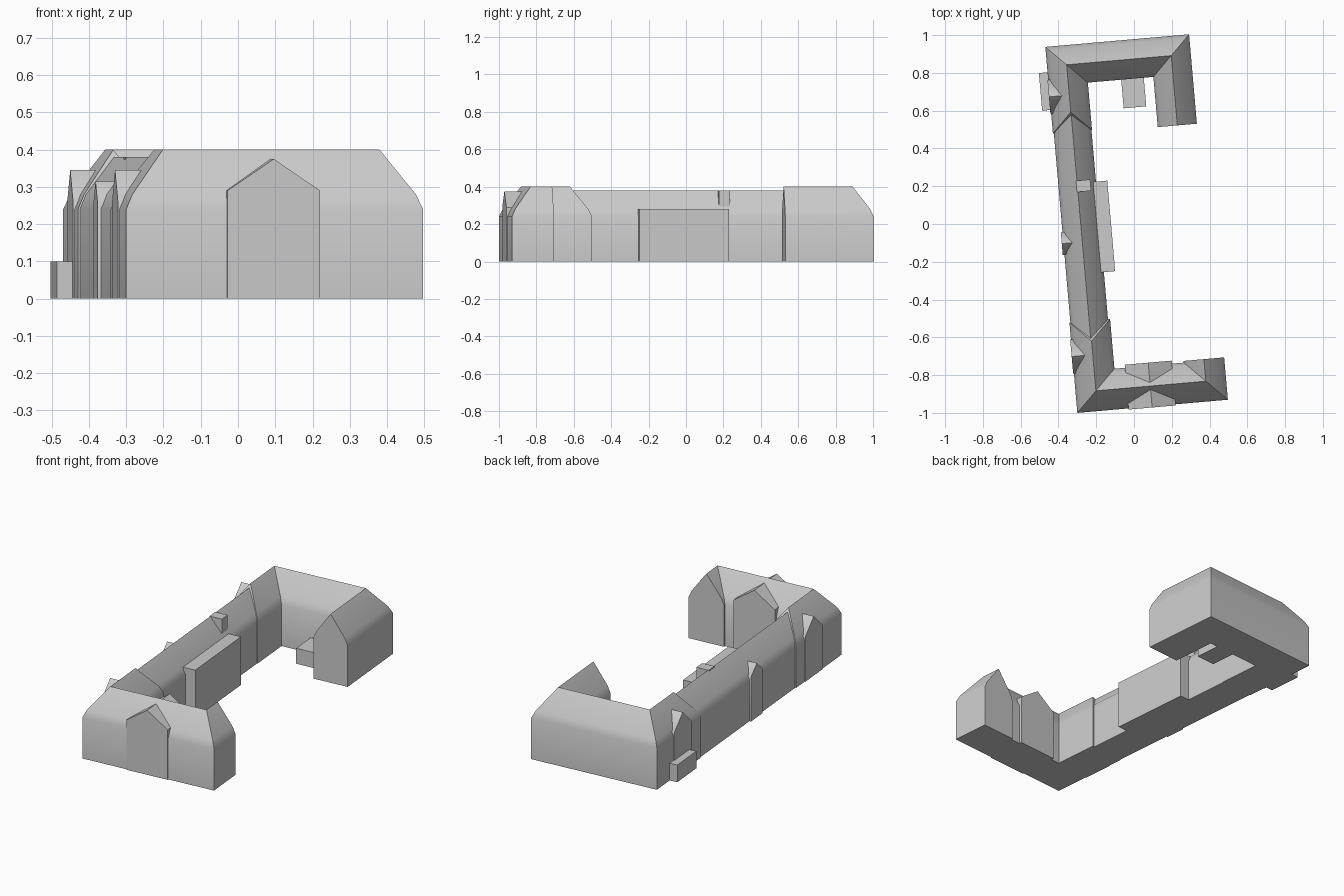
import bpy, bmesh, math
from mathutils import Vector, Matrix

cube = bpy.data.objects.get("Cube")
if cube:
    bpy.data.objects.remove(cube, do_unlink=True)

# One plain stone grey for the whole building
stone = bpy.data.materials.new("stone_grey")
stone.use_nodes = True
stone.diffuse_color = (0.6, 0.6, 0.6, 1)
stone.node_tree.nodes["Principled BSDF"].inputs["Base Color"].default_value = (0.6, 0.6, 0.6, 1)

# The plan is a rectangular layout, turned slightly about its front corner
PLACE = Matrix.Translation((-0.30, -1.0, 0)) @ Matrix.Rotation(math.radians(5), 4, "Z")
EAVE, KNEE = 0.24, 0.28


def finish(name, bm):
    bmesh.ops.recalc_face_normals(bm, faces=bm.faces)
    bm.transform(PLACE)
    mesh = bpy.data.meshes.new(name)
    bm.to_mesh(mesh)
    bm.free()
    mesh.materials.append(stone)
    obj = bpy.data.objects.new(name, mesh)
    bpy.context.collection.objects.link(obj)
    bpy.ops.object.select_all(action="DESELECT")
    obj.select_set(True)
    bpy.context.view_layer.objects.active = obj
    bpy.ops.object.shade_smooth_by_angle(angle=math.radians(55))
    return obj


def roofed_wing(name, path, half, profile, hip_start=False):
    """Sweep a roofed wall section along a plan path with mitred corners.
    profile: (inset from wall, height) from the ground up to the ridge."""
    pts = [Vector(p) for p in path]
    dirs = [(b - a).normalized() for a, b in zip(pts, pts[1:])]
    bm = bmesh.new()
    rings = []
    for i, p in enumerate(pts):
        d0, d1 = dirs[max(i - 1, 0)], dirs[min(i, len(dirs) - 1)]
        n0, n1 = Vector((-d0.y, d0.x)), Vector((-d1.y, d1.x))
        mitre = (n0 + n1) / (1 + n0.dot(n1))
        ring = []
        sides = [(1, q) for q in profile] + [(-1, q) for q in reversed(profile[:-1])]
        for side, (inset, z) in sides:
            pull = d1 * inset if hip_start and i == 0 else Vector((0, 0))
            q = p + pull + mitre * side * (half - inset)
            ring.append(bm.verts.new((q.x, q.y, z)))
        rings.append(ring)
    for a, b in zip(rings, rings[1:]):
        for j in range(len(a)):
            k = (j + 1) % len(a)
            bm.faces.new((a[j], a[k], b[k], b[j]))
    # End walls, built as strips so a hipped end can lean back
    for ring in (rings[0], rings[-1]):
        last = len(ring) - 1
        for j in range(len(profile) - 1):
            quad = [ring[j], ring[j + 1], ring[last - j - 1], ring[last - j]]
            bm.faces.new(list(dict.fromkeys(quad)))
    return finish(name, bm)


def block(name, u0, u1, v0, v1, top):
    bm = bmesh.new()
    bmesh.ops.create_cube(bm, size=1)
    for v in bm.verts:
        v.co = (u1 if v.co.x > 0 else u0, v1 if v.co.y > 0 else v0, top if v.co.z > 0 else 0)
    return finish(name, bm)


def section(half, ridge):
    return [(0, 0), (0, EAVE), (0.018, KNEE), (half, ridge)]


def gable(name, start, end, half, eave, ridge):
    return roofed_wing(name, [start, end], half, [(0, 0), (0, eave), (half, ridge)])


# Front pavilion: hipped stub, front range, short gabled leg
c = 0.108
roofed_wing("front_pavilion", [(c, 0.48), (c, c), (0.8 - c, c), (0.8 - c, 0.225)],
            c, section(c, 0.40), hip_start=True)

# Back pavilion: hipped stub, back range, long gabled arm
b, depth = 0.104, 1.945
roofed_wing("back_pavilion", [(b, 1.485), (b, depth - b), (0.764 - b, depth - b), (0.764 - b, 1.47)],
            b, section(b, 0.40), hip_start=True)

# Lower link range between the pavilions
roofed_wing("link_range", [(0.105, 0.33), (0.105, 1.64)], 0.1, section(0.1, 0.38))

# Cross gable through the front range
gable("front_cross_gable", (0.397, -0.006), (0.397, 0.232), 0.125, 0.29, 0.375)

# Gabled dormers on the outer long side
for name, v, half, ridge in (("front_side_dormer", 0.30, 0.09, 0.345),
                             ("link_dormer", 0.90, 0.06, 0.315),
                             ("back_side_dormer", 1.68, 0.09, 0.345)):
    gable(name, (-0.004, v), (0.10, v), half, 0.26, ridge)

# Flat-topped additions
block("courtyard_slab", 0.19, 0.265, 0.73, 1.211, 0.28)
block("roof_stair_block", 0.10, 0.175, 1.165, 1.225, 0.38)
block("outer_annex", -0.046, 0.02, 1.61, 1.81, 0.10)
block("courtyard_porch", 0.385, 0.505, 1.585, 1.75, 0.09)
